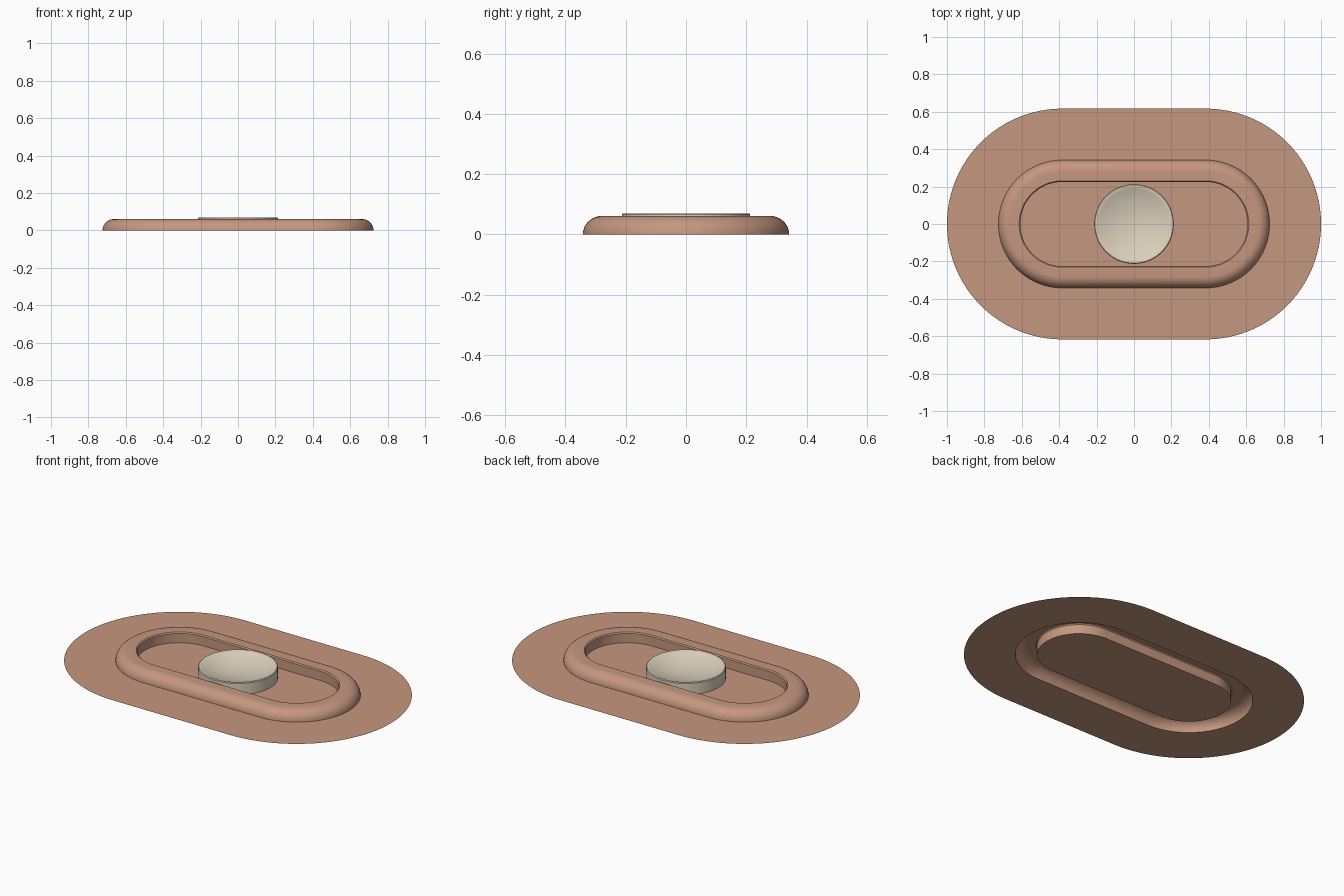
import bpy, bmesh
from math import sin, cos, pi, radians

cube = bpy.data.objects.get("Cube")
if cube:
    bpy.data.objects.remove(cube, do_unlink=True)


def material(name, rgb):
    m = bpy.data.materials.new(name)
    m.use_nodes = True
    m.diffuse_color = (*rgb, 1)
    m.node_tree.nodes["Principled BSDF"].inputs["Base Color"].default_value = (*rgb, 1)
    return m


def stadium(radius, half_length, steps=48):
    """Counter-clockwise outline: two semicircles joined by straight sides."""
    points = []
    for side in (1, -1):
        for i in range(steps + 1):
            a = -pi / 2 + pi * i / steps
            points.append((side * (half_length + radius * cos(a)), side * radius * sin(a)))
    return points


def loft(name, profile, half_length, mat, fill_end=False):
    """Sweep a (radius, height) profile around a stadium outline."""
    bm = bmesh.new()
    loops = [[bm.verts.new((x, y, z)) for x, y in stadium(r, half_length)]
             for r, z in profile]
    n = len(loops[0])
    for a, b in zip(loops, loops[1:]):
        for i in range(n):
            j = (i + 1) % n
            bm.faces.new((a[i], a[j], b[j], b[i]))
    if fill_end:
        bm.faces.new(loops[-1])
    bmesh.ops.remove_doubles(bm, verts=bm.verts, dist=1e-5)
    mesh = bpy.data.meshes.new(name)
    bm.to_mesh(mesh)
    bm.free()
    mesh.materials.append(mat)
    obj = bpy.data.objects.new(name, mesh)
    bpy.context.collection.objects.link(obj)
    bpy.ops.object.select_all(action="DESELECT")
    obj.select_set(True)
    bpy.context.view_layer.objects.active = obj
    bpy.ops.object.shade_smooth_by_angle(angle=radians(35))
    return obj


clay = material("warm_clay", (0.56, 0.31, 0.21))
cream = material("pale_cream", (0.72, 0.64, 0.51))

# Thin sheet: flat flange, hollow rounded rim, recessed floor
arc = [(0.28 + 0.062 * cos(t * pi / 20), 0.061 * sin(t * pi / 20)) for t in range(11)]
loft("base_sheet", [(0.617, 0)] + arc + [(0.231, 0.061), (0.225, 0.055), (0.225, 0)],
     0.383, clay, fill_end=True)

# Round button with a dished top
rim, depth = 0.204, 0.042
dish = [(rim * (1 - i / 12), 0.07 - depth * (1 - (1 - i / 12) ** 2)) for i in range(13)]
loft("dished_button", [(0.213, 0), (0.213, 0.066), (0.209, 0.07)] + dish, 0, cream)
